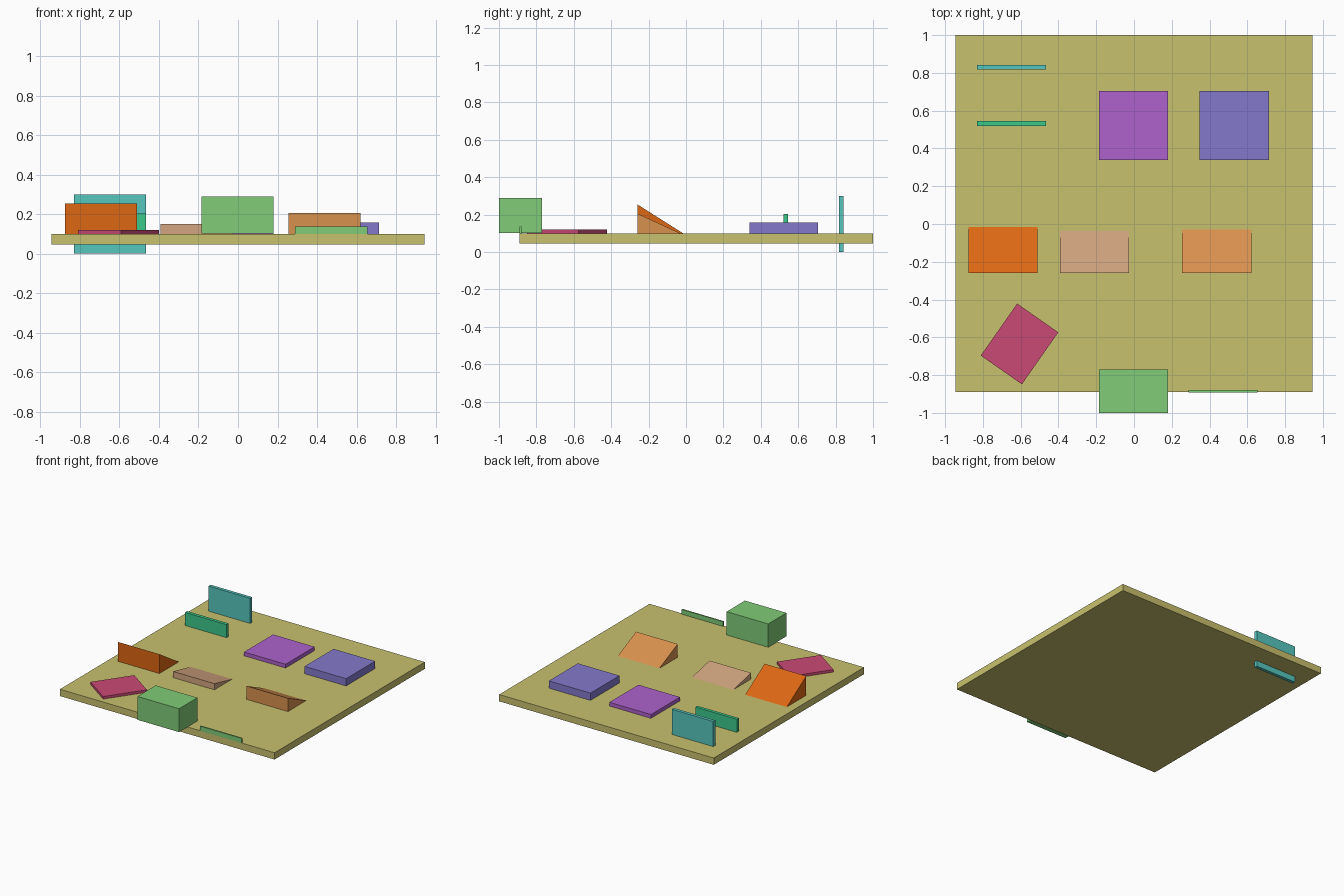
import bpy, bmesh
from math import radians
from mathutils import Matrix

if "Cube" in bpy.data.objects:
    bpy.data.objects.remove(bpy.data.objects["Cube"])


def material(name, code):
    # hex sRGB to linear display colour
    rgb = [int(code[i:i + 2], 16) / 255 for i in (0, 2, 4)]
    mat = bpy.data.materials.new(name)
    mat.diffuse_color = [c / 12.92 if c < 0.04 else ((c + 0.055) / 1.055) ** 2.4 for c in rgb] + [1]
    mat.use_nodes = True
    mat.node_tree.nodes["Principled BSDF"].inputs["Base Color"].default_value = mat.diffuse_color
    return mat


def finish(name, bm, color, location=(0, 0, 0), turn=0):
    bmesh.ops.recalc_face_normals(bm, faces=bm.faces)
    mesh = bpy.data.meshes.new(name)
    bm.to_mesh(mesh)
    bm.free()
    mesh.materials.append(material(name + "_color", color))
    ob = bpy.data.objects.new(name, mesh)
    ob.location = location
    ob.rotation_euler.z = radians(turn)
    bpy.context.collection.objects.link(ob)


def box(name, x, y, z, color, turn=0):
    bm = bmesh.new()
    size = [b - a for a, b in (x, y, z)]
    bmesh.ops.create_cube(bm, size=1, matrix=Matrix.Diagonal((*size, 1)))
    finish(name, bm, color, [(a + b) / 2 for a, b in (x, y, z)], turn)


def ramp(name, x, y, z, color):
    # triangular profile: upright front, slope falling to the back
    bm = bmesh.new()
    profile = [(y[0], z[0]), (y[1], z[0]), (y[0], z[1])]
    face = bm.faces.new([bm.verts.new((x[0], py, pz)) for py, pz in profile])
    ext = bmesh.ops.extrude_face_region(bm, geom=[face], use_keep_orig=True)
    verts = [g for g in ext["geom"] if isinstance(g, bmesh.types.BMVert)]
    bmesh.ops.translate(bm, verts=verts, vec=(x[1] - x[0], 0, 0))
    finish(name, bm, color)


TOP = 0.10  # top of the base board

# base board
box("base_board", (-0.945, 0.945), (-0.89, 1.0), (0.046, TOP), "C9C16E")

# upright panels at the back left
box("tall_panel", (-0.83, -0.465), (0.817, 0.843), (0, 0.30), "56C6BF")
box("short_panel", (-0.83, -0.465), (0.52, 0.546), (TOP, 0.204), "3CC88A")

# low square platforms
box("thin_platform", (-0.185, 0.181), (0.34, 0.705), (TOP, 0.13), "AD62CC")
box("thick_platform", (0.348, 0.714), (0.34, 0.705), (TOP, 0.158), "8479CB")

# three ramps of different heights
ramp("steep_ramp", (-0.877, -0.511), (-0.259, -0.015), (TOP, 0.254), "DC6714")
ramp("low_ramp", (-0.392, -0.026), (-0.259, -0.036), (TOP, 0.149), "D2A580")
ramp("middle_ramp", (0.255, 0.621), (-0.259, -0.03), (TOP, 0.206), "D9914F")

# turned slab at the front left
box("turned_slab", (-0.739, -0.473), (-0.803, -0.467), (TOP, 0.12), "CA4A76", -35)

# block overhanging the front edge and low front lip
box("front_block", (-0.185, 0.181), (-1.0, -0.77), (0.102, 0.288), "80CC77")
box("front_lip", (0.289, 0.655), (-0.891, -0.879), (TOP, 0.137), "80CC77")
